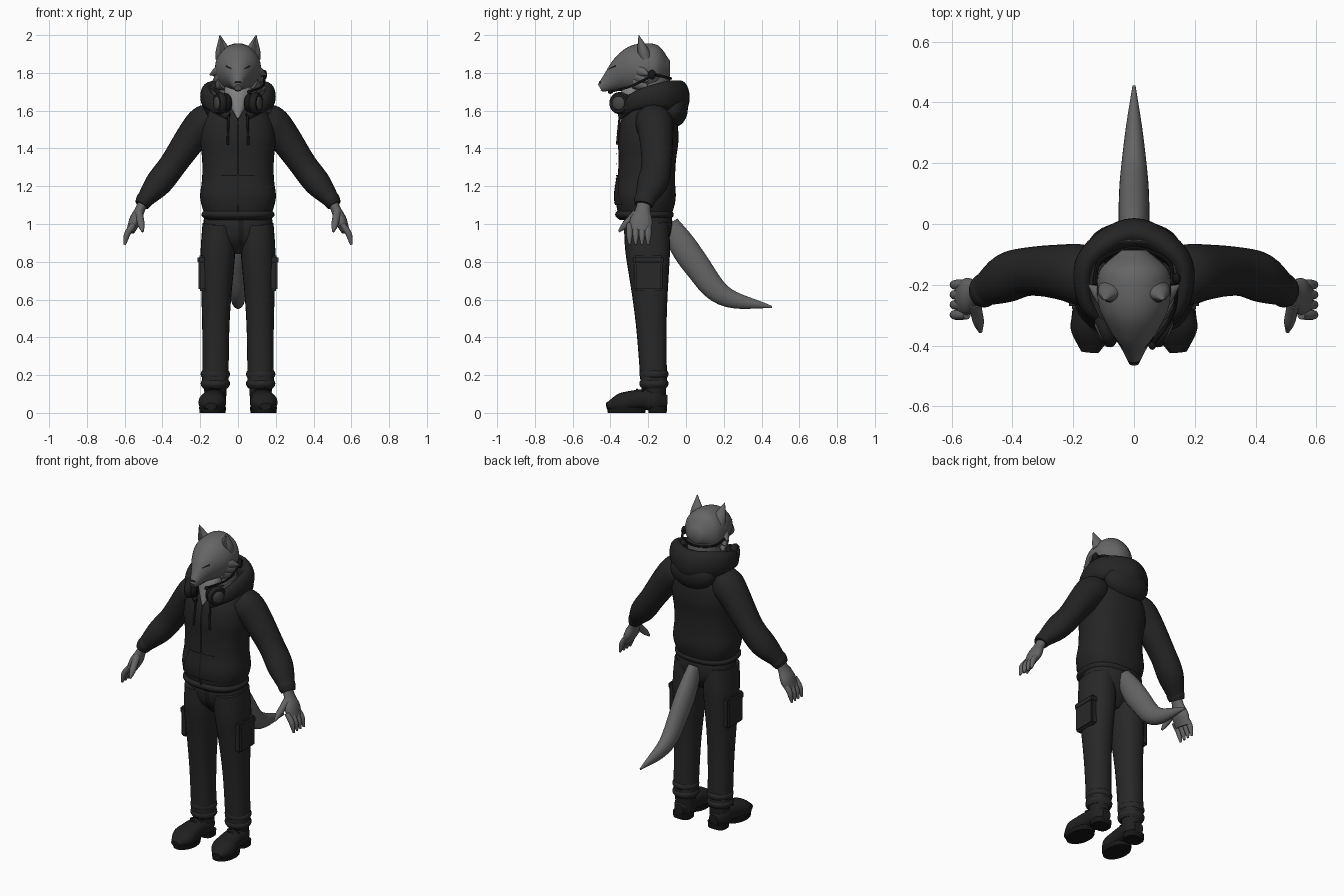
import bpy, bmesh, math
from mathutils import Vector
from mathutils.bvhtree import BVHTree

default_cube = bpy.data.objects.get("Cube")
if default_cube:
    bpy.data.objects.remove(default_cube, do_unlink=True)

X, Y, Z = Vector((1, 0, 0)), Vector((0, 1, 0)), Vector((0, 0, 1))
parts, surfaces = [], {}


def material(name, grey):
    mat = bpy.data.materials.new(name)
    mat.use_nodes = True
    colour = (grey, grey, grey, 1)
    mat.diffuse_color = colour
    shader = mat.node_tree.nodes["Principled BSDF"]
    shader.inputs["Base Color"].default_value = colour
    shader.inputs["Roughness"].default_value = .8
    return mat


FUR = material("grey fur", .13)
PALE_FUR = material("pale fur", .23)
INNER_EAR = material("inner ear", .06)
FLEECE = material("charcoal fleece", .018)
SEAM = material("dark seam", .012)
CANVAS = material("charcoal canvas", .021)
LEATHER = material("black leather", .014)
RUBBER = material("black rubber", .008)
METAL = material("dull metal", .06)


def finish(name, bm, mat, mirror=False):
    bmesh.ops.recalc_face_normals(bm, faces=bm.faces)
    surfaces[name] = BVHTree.FromBMesh(bm)
    mesh = bpy.data.meshes.new(name)
    bm.to_mesh(mesh)
    bm.free()
    mesh.materials.append(mat)
    part = bpy.data.objects.new(name, mesh)
    bpy.context.collection.objects.link(part)
    if mirror:
        part.modifiers.new("Mirror", 'MIRROR')
    parts.append(part)


def sample(points, t):
    """Smooth curve through evenly spaced points, t from 0 to 1."""
    points = [Vector(p) for p in points]
    padded = [points[0] * 2 - points[1], *points, points[-1] * 2 - points[-2]]
    spans = len(points) - 1
    i = min(int(t * spans), spans - 1)
    f = t * spans - i
    a, b, c, d = padded[i:i + 4]
    return (b * 2 + (c - a) * f + (a * 2 - b * 5 + c * 4 - d) * f ** 2
            + (b * 3 - a - c * 3 + d) * f ** 3) / 2


def loft(name, path, widths, mat, depth=(1, 1), ref=X, mirror=False, sides=24, steps=24, power=2):
    """Skin rounded rings along a path; widths run along ref, depth is a ratio."""
    bm = bmesh.new()
    rings = []
    for step in range(steps + 1):
        t = step / steps
        centre = sample(path, t)
        tangent = (sample(path, min(t + .01, 1)) - sample(path, max(t - .01, 0))).normalized()
        across = (ref - tangent * ref.dot(tangent)).normalized()
        along = tangent.cross(across)
        width = max(sample([(w, 0) for w in widths], t).x, .001)
        thick = width * (depth[0] + (depth[1] - depth[0]) * t)
        ring = []
        for side in range(sides):
            angle = math.tau * side / sides
            u, v = [math.copysign(abs(q) ** (2 / power), q) for q in (math.cos(angle), math.sin(angle))]
            ring.append(bm.verts.new(centre + across * u * width + along * v * thick))
        rings.append(ring)
    for low, high in zip(rings, rings[1:]):
        for side in range(sides):
            after = (side + 1) % sides
            bm.faces.new((low[side], low[after], high[after], high[side]))
    bm.faces.new(rings[0])
    bm.faces.new(rings[-1])
    finish(name, bm, mat, mirror)


def column(name, x, y, bottom, top, widths, mat, depth=1, **options):
    loft(name, [(x, y, bottom), (x, y, top)], widths, mat, (depth, depth), **options)


def rounded(radius):
    """Widths of a soft-edged band or disc."""
    return [radius * .85, radius, radius, radius * .85]


def arch(half):
    """Continue a path that ends on the centre line to the other side."""
    return half + [(-x, y, z) for x, y, z in reversed(half[:-1])]


def ball(name, centre, size, mat):
    bm = bmesh.new()
    bmesh.ops.create_uvsphere(bm, u_segments=24, v_segments=12, radius=1)
    bmesh.ops.scale(bm, vec=size, verts=bm.verts)
    bmesh.ops.translate(bm, vec=centre, verts=bm.verts)
    finish(name, bm, mat)


def side_box(name, centre, size, mat):
    bm = bmesh.new()
    bmesh.ops.create_cube(bm, size=1)
    bmesh.ops.scale(bm, vec=size, verts=bm.verts)
    bmesh.ops.translate(bm, vec=centre, verts=bm.verts)
    bmesh.ops.bevel(bm, geom=bm.edges[:], offset=.01, segments=2, affect='EDGES')
    finish(name, bm, mat, mirror=True)


def panel(name, target, corners, mat, lift=.005, mirror=False, cells=12):
    """Thin sheet laid on the front of a part; corners are (x, z)."""
    bm = bmesh.new()
    a, b, c, d = [Vector(corner) for corner in corners]
    grid = {}
    for i in range(cells + 1):
        for j in range(cells + 1):
            spot = a.lerp(b, i / cells).lerp(d.lerp(c, i / cells), j / cells)
            hit = surfaces[target].ray_cast(Vector((spot.x, -1, spot.y)), Y)[0]
            if hit:
                grid[i, j] = bm.verts.new(hit - Y * lift)
    for i in range(cells):
        for j in range(cells):
            keys = [(i, j), (i + 1, j), (i + 1, j + 1), (i, j + 1)]
            if all(key in grid for key in keys):
                bm.faces.new([grid[key] for key in keys])
    finish(name, bm, mat, mirror)


# Hoodie body, hem, pocket, zip
loft("hoodie_body", [(0, -.22, 1.03), (0, -.19, 1.66)], [.17, .2, .19, .19, .2, .18, .1], FLEECE,
     depth=(.8, .8), sides=40, power=2.4)
column("hoodie_hem", 0, -.22, 1.02, 1.08, rounded(.19), FLEECE, depth=.8, sides=40, power=2.4)
pocket_low, pocket_top = 1.1, 1.26
panel("front_pocket", "hoodie_body", [(-.15, pocket_low), (.15, pocket_low), (.09, pocket_top), (-.09, pocket_top)],
      FLEECE, lift=.007)
panel("pocket_seam", "hoodie_body", [(-.09, pocket_top - .006), (.09, pocket_top - .006), (.09, pocket_top),
      (-.09, pocket_top)], SEAM, lift=.009)
panel("zip", "hoodie_body", [(-.006, 1.04), (.006, 1.04), (.006, 1.56), (-.006, 1.56)], SEAM, lift=.009)

# Sleeves and cuffs
loft("sleeves", [(.13, -.18, 1.56), (.22, -.16, 1.49), (.37, -.16, 1.28), (.5, -.22, 1.12)],
     [.09, .1, .09, .08, .08, .05], FLEECE, depth=(1, .85), ref=Y, mirror=True)
loft("sleeve_cuffs", [(.475, -.21, 1.16), (.51, -.225, 1.1)], rounded(.056), FLEECE,
     depth=(.8, .8), ref=Y, mirror=True)

# Hood lying round the neck
loft("hood_rim", arch([(.05, -.35, 1.57), (.15, -.27, 1.65), (.15, -.12, 1.68), (0, -.03, 1.67)]),
     [.02, .06, .09, .06, .02], FLEECE, depth=(.55, .55), ref=Z, steps=48)
ball("hood_back", (0, -.07, 1.61), (.15, .08, .1), FLEECE)
loft("drawstrings", [(.05, -.35, 1.58), (.055, -.365, 1.42)], [.006, .006], SEAM, mirror=True, sides=8)

# Hands with four fingers and a thumb
loft("palms", [(.495, -.22, 1.13), (.57, -.245, .96)], [.035, .04, .06, .055], FUR,
     depth=(.8, .4), ref=Y, mirror=True)
for number, finger in enumerate(("little", "ring", "middle", "index")):
    y = -.2 - number * .033
    loft(finger + "_fingers", [(.55, y, 1), (.585, y, .95), (.6, y, .89)], [.015, .017, .015, .006], FUR,
         ref=Y, mirror=True, sides=12, steps=12)
loft("thumbs", [(.525, -.26, 1.06), (.505, -.355, .96)], [.022, .02, .018, .006], FUR, mirror=True, sides=12)

# Trousers with side pockets
column("trouser_seat", 0, -.2, .84, 1.05, [.06, .15, .18, .18], CANVAS, depth=.7, power=2.3)
loft("trouser_legs", [(.1, -.21, 1), (.115, -.19, .6), (.12, -.17, .15)],
     [.088, .092, .086, .078, .072, .07, .07], CANVAS, depth=(1.35, 1), mirror=True, power=2.3)
for name, height in (("trouser_cuffs", .13), ("ankle_folds", .18)):
    column(name, .12, -.17, height, height + .05, rounded(.076), CANVAS, mirror=True)
panel("fly", "trouser_seat", [(0, .87), (.03, .9), (.03, 1.02), (0, 1.02)], SEAM)
side_box("cargo_pockets", (.188, -.2, .73), (.044, .15, .17), CANVAS)
side_box("pocket_flaps", (.19, -.2, .81), (.048, .16, .045), CANVAS)

# Boots
column("boot_shafts", .12, -.165, .04, .15, [.056, .06], LEATHER, mirror=True)
loft("boot_feet", [(.12, -.1, .06), (.13, -.25, .07), (.145, -.42, .035)], [.03, .06, .06, .065, .07, .03],
     LEATHER, depth=(1.1, .6), mirror=True, power=2.3)
column("boot_soles", .137, -.315, 0, .03, [.066, .069], RUBBER, depth=1.5, mirror=True, steps=1)
column("boot_heels", .122, -.15, 0, .035, [.056, .059], RUBBER, depth=.85, mirror=True, steps=1, power=3)
for row in range(3):
    y, z = -.23 - row * .03, .135 - row * .012
    loft(f"boot_laces_{row}", [(.09, y, z - .02), (.13, y, z), (.17, y, z - .02)], [.006, .006], RUBBER,
         ref=Z, mirror=True, sides=8)

# Tail
loft("tail", [(0, -.09, 1), (0, .05, .79), (0, .2, .62), (0, .455, .56)],
     [.035, .05, .05, .045, .03, .005], FUR, depth=(1.5, 1.2))

# Neck and chest fur
column("neck", 0, -.18, 1.58, 1.78, [.1, .095], FUR)
loft("chest_fur", [(0, -.26, 1.74), (0, -.355, 1.56)], [.07, .07, .04, .005], PALE_FUR, depth=(.8, .8))

# Head from nape to muzzle
loft("head", [(0, -.085, 1.825), (0, -.21, 1.825), (0, -.335, 1.79), (0, -.455, 1.72)],
     [.04, .11, .122, .115, .085, .047, .018], FUR, depth=(1, 1.25), sides=32, steps=36)
ball("nose", (0, -.447, 1.745), (.02, .015, .015), RUBBER)
panel("eyes", "head", [(.034, 1.818), (.066, 1.832), (.064, 1.842), (.036, 1.826)], RUBBER, mirror=True)
panel("mouth", "head", [(0, 1.706), (.03, 1.7), (.03, 1.704), (0, 1.71)], RUBBER, mirror=True)
for row in range(3):
    x, z = .15 - row * .015, 1.79 - row * .035
    loft(f"cheek_tufts_{row}", [(.07, -.26, z + .03), (x, -.2, z)], [.04, .028, .002], FUR,
         ref=Z, mirror=True, sides=12, steps=12)

# Ears
ear_widths = [.046, .038, .02, .002]
loft("ears", [(.073, -.215, 1.88), (.096, -.25, 2)], ear_widths, FUR, depth=(.75, .75), mirror=True)
loft("inner_ears", [(.073, -.235, 1.88), (.093, -.253, 1.985)], [width * .6 for width in ear_widths],
     INNER_EAR, depth=(.75, .75), mirror=True)

# Headphones resting on the neck
loft("headphone_band", arch([(.1, -.32, 1.66), (.145, -.2, 1.7), (.1, -.08, 1.73), (0, -.055, 1.735)]),
     [.02, .02], METAL, depth=(.4, .4), ref=Z, sides=12, steps=36)
hub, axis = Vector((.05, -.33, 1.64)), Vector((.9, -.4, 0))
for name, near, far, radius, mat in (("ear_cushions", 0, .04, .052, RUBBER), ("ear_cups", .03, .07, .058, LEATHER),
                                     ("cup_plates", .06, .076, .036, METAL)):
    loft(name, [hub + axis * near, hub + axis * far], rounded(radius), mat, ref=Z, mirror=True, steps=9)

# Headset with a microphone beside the left cheek
loft("headset_band", arch([(.13, -.2, 1.8), (.11, -.12, 1.78), (0, -.08, 1.77)]), [.007, .007], RUBBER, ref=Z, sides=8)
ball("headset_clip", (.14, -.18, 1.79), (.014, .02, .026), RUBBER)
loft("microphone_arm", [(.14, -.18, 1.785), (.13, -.29, 1.73), (.06, -.4, 1.7)], [.006, .006], RUBBER, ref=Z, sides=8)
ball("microphone", (.06, -.4, 1.7), (.012, .014, .011), RUBBER)

# Smooth shading with sharp edges kept
bpy.ops.object.select_all(action='DESELECT')
for part in parts:
    part.select_set(True)
bpy.context.view_layer.objects.active = parts[0]
bpy.ops.object.shade_smooth_by_angle(angle=math.radians(45))
